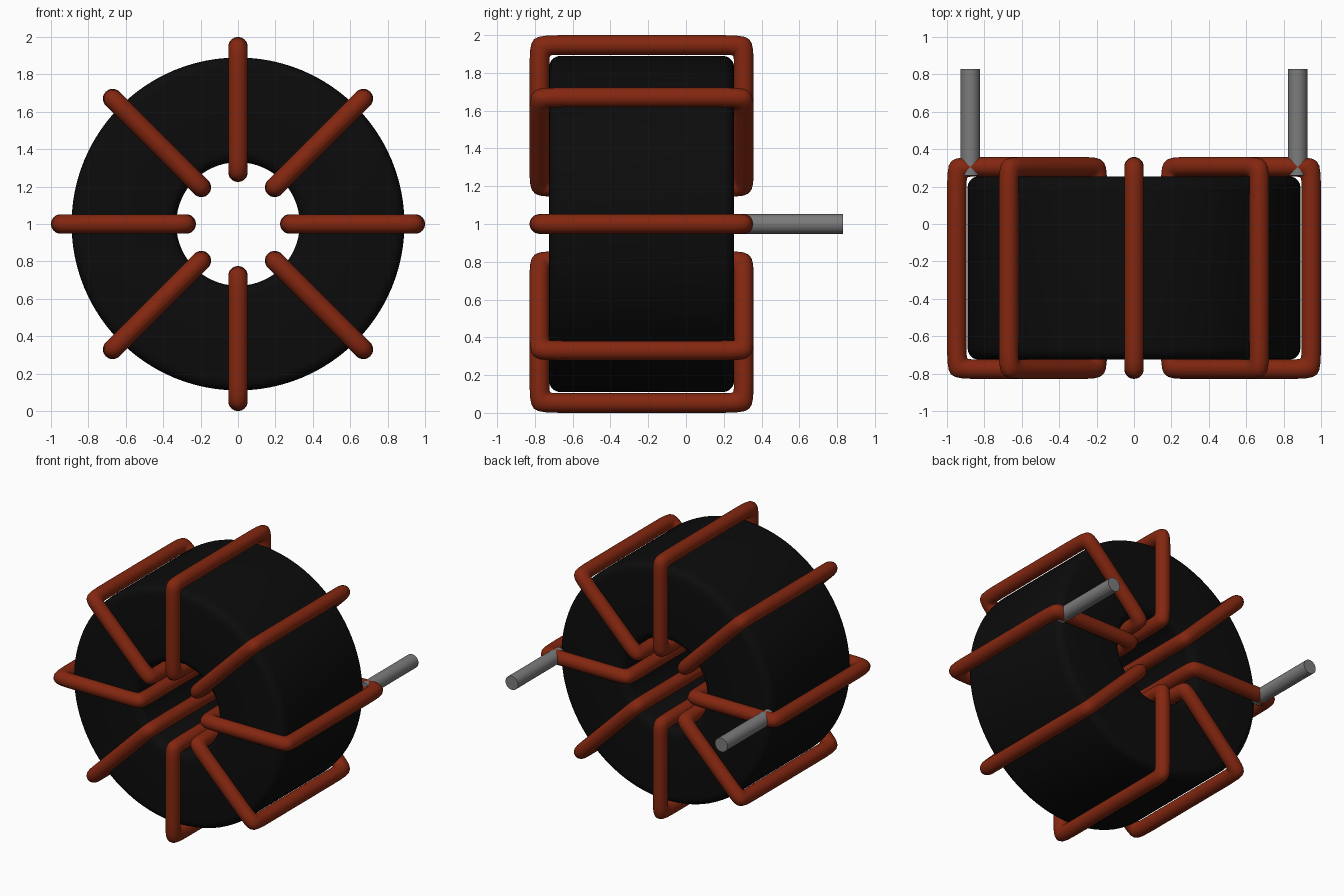
import bpy, bmesh, math
from mathutils import Matrix, Vector

cube = bpy.data.objects.get("Cube")
if cube:
    bpy.data.objects.remove(cube, do_unlink=True)

CENTER = Vector((0, 0, 1))
WIRE = 0.052                      # wire radius
Y_FRONT, Y_BACK = -0.725, 0.255   # core faces
R_IN, R_OUT = 0.33, 0.89          # core radii


def material(name, color, rough):
    m = bpy.data.materials.new(name)
    m.diffuse_color = (*color, 1)
    m.use_nodes = True
    bsdf = m.node_tree.nodes["Principled BSDF"]
    bsdf.inputs["Base Color"].default_value = (*color, 1)
    bsdf.inputs["Roughness"].default_value = rough
    return m


def add_object(name, bm, mat):
    bmesh.ops.recalc_face_normals(bm, faces=bm.faces)
    me = bpy.data.meshes.new(name)
    bm.to_mesh(me)
    bm.free()
    me.materials.append(mat)
    ob = bpy.data.objects.new(name, me)
    bpy.context.collection.objects.link(ob)
    bpy.ops.object.select_all(action='DESELECT')
    ob.select_set(True)
    bpy.context.view_layer.objects.active = ob
    bpy.ops.object.shade_smooth_by_angle(angle=math.radians(40))
    return ob


black = material("core black", (0.0035, 0.0035, 0.0035), 0.6)
copper = material("copper red", (0.23, 0.02, 0.005), 0.5)
tin = material("lead grey", (0.2, 0.2, 0.2), 0.5)


# Ring core: rounded rectangle turned about the y axis
def core_profile(bevel=0.06, steps=5):
    corners = [(R_OUT - bevel, Y_BACK - bevel), (R_IN + bevel, Y_BACK - bevel),
               (R_IN + bevel, Y_FRONT + bevel), (R_OUT - bevel, Y_FRONT + bevel)]
    pts = []
    for i, (r, y) in enumerate(corners):
        for s in range(steps + 1):
            a = math.pi / 2 * (i + s / steps)
            pts.append(Vector((r + bevel * math.cos(a), y + bevel * math.sin(a), 0)))
    return pts


bm = bmesh.new()
verts = [bm.verts.new(p + CENTER) for p in core_profile()]
edges = [bm.edges.new((verts[i - 1], verts[i])) for i in range(len(verts))]
bmesh.ops.spin(bm, geom=verts + edges, cent=CENTER, axis=(0, 1, 0),
               angle=2 * math.pi, steps=96, use_merge=True)
bmesh.ops.remove_doubles(bm, verts=bm.verts, dist=1e-4)
add_object("ring_core", bm, black)


# Rectangular wire turn: octagonal tube with mitred corners, softened by subdivision
def wire_turn(name, angle):
    sides, hold = 8, 0.085
    radius = WIRE / (2 / 3 + math.cos(2 * math.pi / sides) / 3)
    r0, r1 = R_IN - 0.053, 1 - WIRE
    y0, y1 = Y_FRONT - 0.051, Y_BACK + 0.051
    corners = [Vector(c) for c in ((r0, y0, 0), (r1, y0, 0), (r1, y1, 0), (r0, y1, 0))]
    spin = Matrix.Translation(CENTER) @ Matrix.Rotation(-angle, 4, 'Y')
    bm = bmesh.new()
    rings = []
    for i, c in enumerate(corners):
        d_in = (c - corners[i - 1]).normalized()
        d_out = (corners[(i + 1) % 4] - c).normalized()
        n_in, n_out = [Vector((d.y, -d.x, 0)) for d in (d_in, d_out)]
        for pos, out in ((c - d_in * hold, n_in), (c, n_in + n_out),
                         (c + d_out * hold, n_out)):
            ring = []
            for k in range(sides):
                a = 2 * math.pi * k / sides
                p = pos + (out * math.cos(a) + Vector((0, 0, math.sin(a)))) * radius
                ring.append(bm.verts.new(spin @ p))
            rings.append(ring)
    for i, ring in enumerate(rings):
        prev = rings[i - 1]
        for k in range(sides):
            bm.faces.new((prev[k - 1], prev[k], ring[k], ring[k - 1]))
    ob = add_object(name, bm, copper)
    for poly in ob.data.polygons:
        poly.use_smooth = True
    for e in ob.data.edges:
        e.use_edge_sharp = False
    sub = ob.modifiers.new("round", 'SUBSURF')
    sub.levels = sub.render_levels = 2


for i in range(8):
    wire_turn(f"wire_turn_{i + 1}", i * math.pi / 4)

# Straight leads leaving the back of the two horizontal turns
for name, x in (("left_lead", 0.875), ("right_lead", -0.875)):
    start, end = 0.26, 0.83
    bm = bmesh.new()
    place = (Matrix.Translation((x, (start + end) / 2, CENTER.z))
             @ Matrix.Rotation(math.pi / 2, 4, 'X'))
    bmesh.ops.create_cone(bm, cap_ends=True, segments=32, radius1=WIRE, radius2=WIRE,
                          depth=end - start, matrix=place)
    add_object(name, bm, tin)
